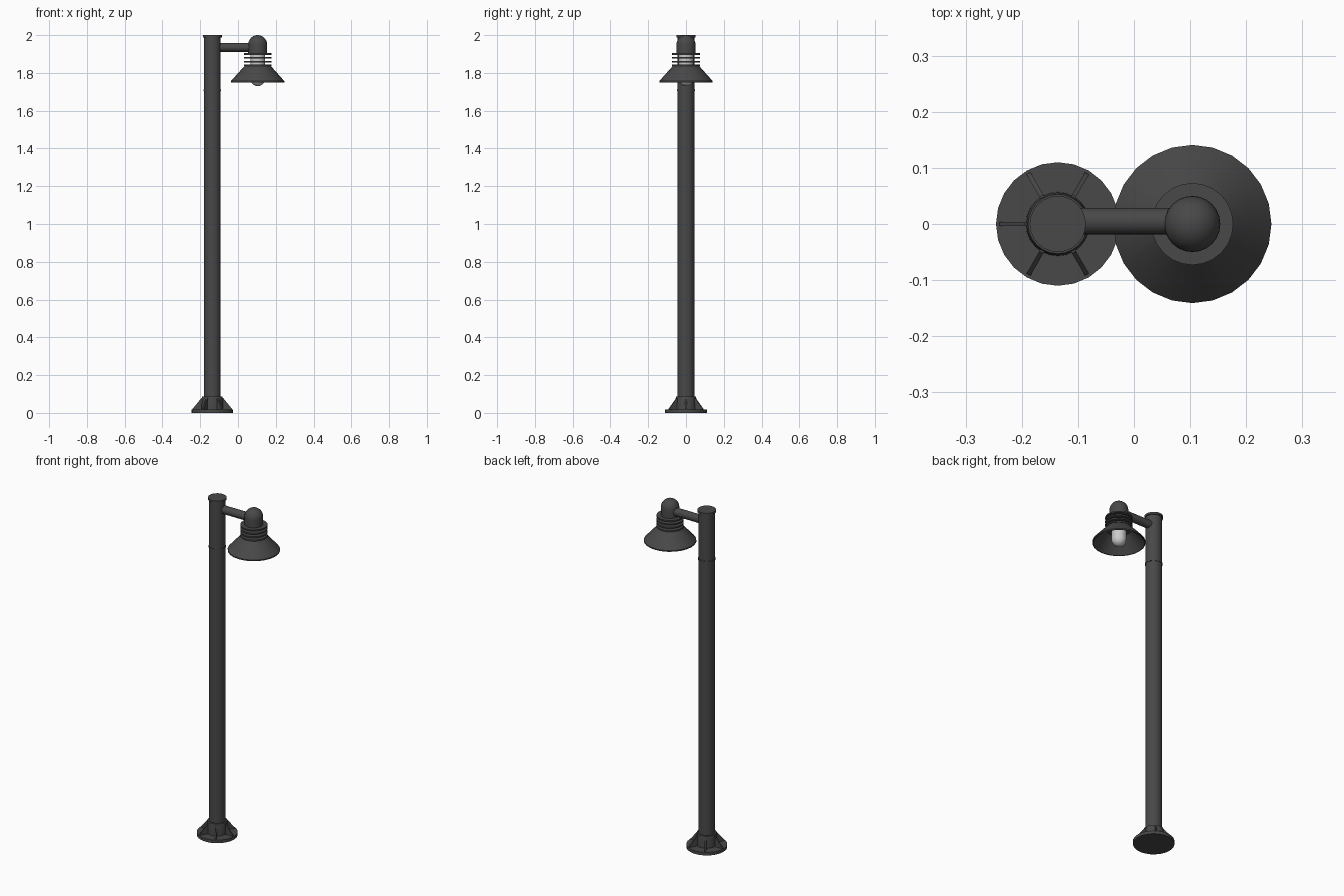
import bpy, bmesh
from math import sin, cos, pi, radians
from mathutils import Matrix

if "Cube" in bpy.data.objects:
    bpy.data.objects.remove(bpy.data.objects["Cube"])

POST_X, LAMP_X = -0.136, 0.104


def material(name, c):
    m = bpy.data.materials.new(name)
    m.diffuse_color = (c, c, c, 1)
    m.use_nodes = True
    m.node_tree.nodes["Principled BSDF"].inputs["Base Color"].default_value = m.diffuse_color
    return m


METAL = material("dark_metal", 0.065)
GLASS = material("pale_glass", 0.75)


def finish(name, bm, mat, loc=(0, 0, 0), smooth=True):
    bmesh.ops.remove_doubles(bm, verts=bm.verts, dist=1e-5)
    bmesh.ops.recalc_face_normals(bm, faces=bm.faces)
    me = bpy.data.meshes.new(name)
    bm.to_mesh(me)
    bm.free()
    me.materials.append(mat)
    ob = bpy.data.objects.new(name, me)
    ob.location = loc
    bpy.context.collection.objects.link(ob)
    if smooth:
        bpy.ops.object.select_all(action='DESELECT')
        ob.select_set(True)
        bpy.context.view_layer.objects.active = ob
        bpy.ops.object.shade_smooth_by_angle(angle=radians(35))
    return ob


def lathe(name, profile, x, mat=METAL, sides=24):
    """Revolve an (r, z) profile around a vertical axis at x."""
    bm = bmesh.new()
    vs = [bm.verts.new((r, 0, z)) for r, z in profile]
    es = [bm.edges.new(p) for p in zip(vs, vs[1:])]
    bmesh.ops.spin(bm, geom=vs + es, cent=(0, 0, 0), axis=(0, 0, 1),
                   angle=2 * pi, steps=sides)
    return finish(name, bm, mat, (x, 0, 0))


def disc(name, r, z0, z1, x):
    return lathe(name, [(0, z0), (r, z0), (r, z1), (0, z1)], x)


def arc(r, z, a0, a1, n=8):
    return [(max(0, r * cos(radians(a0 + (a1 - a0) * i / n))),
             z + r * sin(radians(a0 + (a1 - a0) * i / n))) for i in range(n + 1)]


# Post with base, collar, seam and cap
disc("base_plate", 0.11, 0, 0.018, POST_X)
lathe("base_collar", [(0.044, 0.018), (0.057, 0.018), (0.056, 0.07),
                      (0.053, 0.087), (0.044, 0.087)], POST_X)
disc("post", 0.0445, 0.018, 1.992, POST_X)
disc("post_seam", 0.047, 1.705, 1.713, POST_X)
disc("post_cap", 0.05, 1.988, 2.0, POST_X)

# Six triangular stiffeners around the base
for i in range(6):
    bm = bmesh.new()
    f = bm.faces.new([bm.verts.new((r, -0.004, z)) for r, z in
                      [(0.05, 0.016), (0.104, 0.016), (0.104, 0.022), (0.058, 0.078), (0.05, 0.078)]])
    ext = bmesh.ops.extrude_face_region(bm, geom=[f])["geom"]
    bmesh.ops.translate(bm, vec=(0, 0.008, 0),
                        verts=[v for v in ext if isinstance(v, bmesh.types.BMVert)])
    bm.transform(Matrix.Rotation(i * pi / 3, 4, 'Z'))
    finish(f"base_gusset_{i + 1}", bm, METAL, (POST_X, 0, 0), False)

# Horizontal arm
bm = bmesh.new()
bmesh.ops.create_cone(bm, cap_ends=True, segments=24, radius1=0.0235,
                      radius2=0.0235, depth=LAMP_X - POST_X)
bm.transform(Matrix.Rotation(pi / 2, 4, 'Y'))
finish("arm", bm, METAL, ((POST_X + LAMP_X) / 2, 0.005, 1.935))

# Lamp housing with domed top
lathe("lamp_housing", [(0, 1.905), (0.05, 1.905)] + arc(0.05, 1.95, 0, 90), LAMP_X)

# Cooling rings around the glass
for i in range(4):
    z = 1.9 - i * 0.02
    lathe(f"lamp_ring_{i + 1}", [(0.038, z - 0.004), (0.073, z - 0.004),
          (0.073, z + 0.004), (0.038, z + 0.004), (0.038, z - 0.004)], LAMP_X)

# Thin conical shade, open underneath
lathe("lamp_shade", [(0.04, 1.836), (0.07, 1.836), (0.141, 1.757), (0.141, 1.75),
                     (0.137, 1.75), (0.067, 1.83), (0.04, 1.83), (0.04, 1.836)], LAMP_X)

# Glass bulb with rounded lower end
lathe("glass_bulb", arc(0.039, 1.769, -90, 0) + [(0.039, 1.91), (0, 1.91)], LAMP_X, GLASS)
